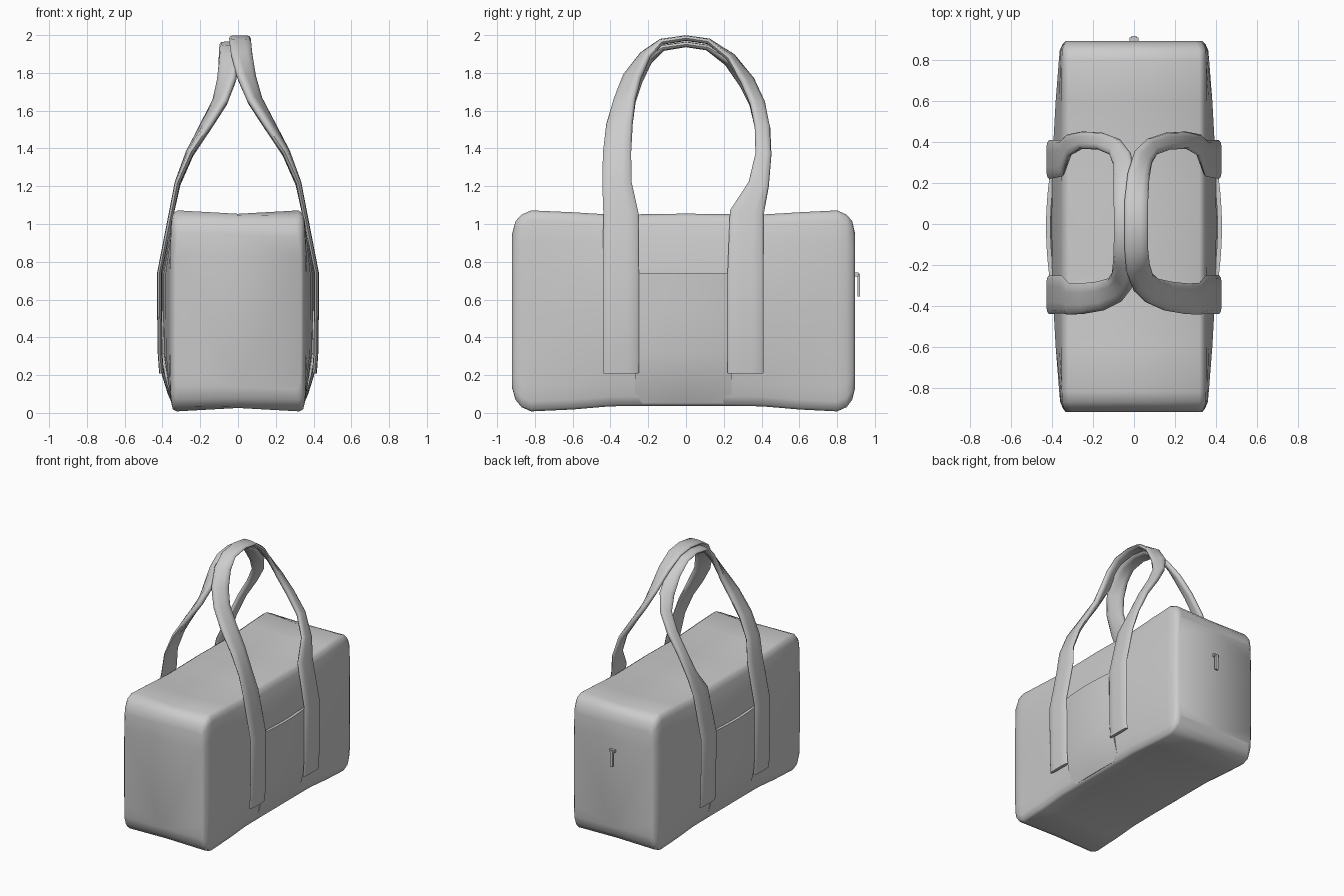
import bpy, bmesh, math
from mathutils import Vector

if "Cube" in bpy.data.objects:
    bpy.data.objects.remove(bpy.data.objects["Cube"])


def make_object(name, verts, faces, angle=50):
    mesh = bpy.data.meshes.new(name)
    mesh.from_pydata(verts, [], faces)
    bm = bmesh.new()
    bm.from_mesh(mesh)
    bmesh.ops.recalc_face_normals(bm, faces=bm.faces)
    bm.to_mesh(mesh)
    bm.free()
    ob = bpy.data.objects.new(name, mesh)
    bpy.context.collection.objects.link(ob)
    bpy.ops.object.select_all(action='DESELECT')
    ob.select_set(True)
    bpy.context.view_layer.objects.active = ob
    bpy.ops.object.shade_smooth_by_angle(angle=math.radians(angle))
    return ob


def loft(name, rings, angle=50):
    n = len(rings[0])
    verts = [p for r in rings for p in r]
    faces = [(k * n + i, k * n + (i + 1) % n, (k + 1) * n + (i + 1) % n, (k + 1) * n + i)
             for k in range(len(rings) - 1) for i in range(n)]
    faces += [tuple(range(n)), tuple(range((len(rings) - 1) * n, len(rings) * n))]
    return make_object(name, verts, faces, angle)


# Bag body: cross-sections along y (y, bottom, top, width scale)
stations = [(-.92, .13, .95, .93), (-.903, .07, 1.015, .97), (-.87, .03, 1.05, 1),
            (-.82, .008, 1.072, 1), (-.6, .018, 1.062, 1), (-.4, .035, 1.05, 1),
            (-.2, .036, 1.052, 1), (0, .036, 1.055, 1), (.2, .036, 1.052, 1),
            (.4, .035, 1.05, 1), (.6, .018, 1.062, 1), (.8, .008, 1.072, 1),
            (.85, .03, 1.05, 1), (.88, .07, 1.015, .97), (.895, .13, .95, .93)]
# side profile: height fraction, base half width, bulge
side = [(0, .325, 0), (.01, .345, 0), (.05, .355, .1), (.12, .357, .35), (.28, .358, .9),
        (.5, .358, 1), (.69, .358, 1), (.85, .356, .4), (.95, .352, .1),
        (.985, .342, 0), (1, .32, 0)]
rings = []
for y, zb, zt, s in stations:
    bulge = .045 * max(0, 1 - (y / .9) ** 2)
    right = [Vector(((w + bulge * b) * s, y, zb + f * (zt - zb))) for f, w, b in side]
    dip = .018 if abs(y) < .84 else .006
    ring = [Vector((0, y, zb + dip))] + right + [Vector((0, y, zt - dip))]
    ring += [Vector((-p.x, p.y, p.z)) for p in reversed(right)]
    rings.append(ring)
loft("bag_body", rings)

# Handle path: x, y, z, width, thickness, twist from y toward x
path = [(.405, -.345, .21, .19, .025, 0), (.413, -.345, .32, .19, .025, 0),
        (.416, -.345, .74, .19, .025, 0), (.352, -.345, 1.06, .185, .028, 0),
        (.32, -.366, 1.22, .155, .03, 0), (.255, -.365, 1.38, .15, .038, 5),
        (.165, -.352, 1.53, .145, .045, 15), (.088, -.325, 1.66, .13, .045, 28),
        (.045, -.285, 1.78, .125, .045, 45), (.02, -.215, 1.895, .12, .04, 70),
        (.012, -.13, 1.965, .115, .032, 85), (.01, 0, 1.984, .115, .03, 90),
        (.012, .12, 1.967, .115, .03, 95), (.022, .235, 1.885, .11, .035, 110),
        (.045, .325, 1.76, .105, .035, 130), (.088, .378, 1.64, .09, .04, 150),
        (.165, .405, 1.51, .085, .04, 165), (.255, .41, 1.37, .085, .038, 175),
        (.32, .385, 1.21, .11, .03, 180), (.352, .322, 1.06, .18, .028, 180),
        (.416, .315, .74, .19, .025, 180), (.413, .315, .32, .19, .025, 180),
        (.405, .315, .21, .19, .025, 180)]


def handle(name, sign):
    pts = []
    for x, y, z, *_ in path:
        h = max(0, min(1, (z - 1.6) / .35))
        # the left handle tucks below the right one at the crown
        pts.append(Vector((x, y, z)) if sign > 0 else
                   Vector((-x - .03 * h, y * (1 - .05 * h), z - .033 * h)))
    rings = []
    for i, p in enumerate(pts):
        w, t, a = path[i][3:]
        a = math.radians(a)
        tangent = (pts[min(i + 1, len(pts) - 1)] - pts[max(i - 1, 0)]).normalized()
        wide = Vector((sign * math.sin(a), math.cos(a), 0))
        wide = (wide - tangent * wide.dot(tangent)).normalized()
        thin = tangent.cross(wide)
        ring = []
        for u, v in ((1, 0), (.85, .8), (.4, 1), (-.4, 1), (-.85, .8),
                     (-1, 0), (-.85, -.8), (-.4, -1), (.4, -1), (.85, -.8)):
            ring.append(p + wide * u * w / 2 + thin * v * t / 2)
        rings.append(ring)
    loft(name, rings, 60)


handle("right_handle", 1)
handle("left_handle", -1)

# Bulging side pockets between the handle straps
for name, sign in (("right_pocket", 1), ("left_pocket", -1)):
    rings = []
    ys = [-.27 + .51 * i / 8 for i in range(9)]
    for z, x, bow in ((.05, .345, .005), (.1, .362, .01), (.2, .388, .015),
                      (.32, .405, .018), (.55, .41, .019), (.74, .412, .018)):
        outer = [Vector((sign * (x + bow * (1 - ((y + .015) / .255) ** 2)), y, z)) for y in ys]
        inner = [Vector((p.x - sign * .022, p.y, p.z)) for p in reversed(outer)]
        rings.append(outer + inner)
    loft(name, rings)


# Zip slider and hanging pull on the back end
def box(name, x, y, z, sx, sy, sz):
    rings = [[Vector((x + a * sx / 2, y + b * sy / 2, z + c * sz / 2))
              for a, b in ((-1, -1), (1, -1), (1, 1), (-1, 1))] for c in (-1, 1)]
    return loft(name, rings, 30)


box("zip_slider", 0, .9, .733, .045, .025, .02)
box("zip_stem", 0, .908, .733, .018, .022, .012)
box("zip_pull", 0, .914, .675, .024, .012, .12)
